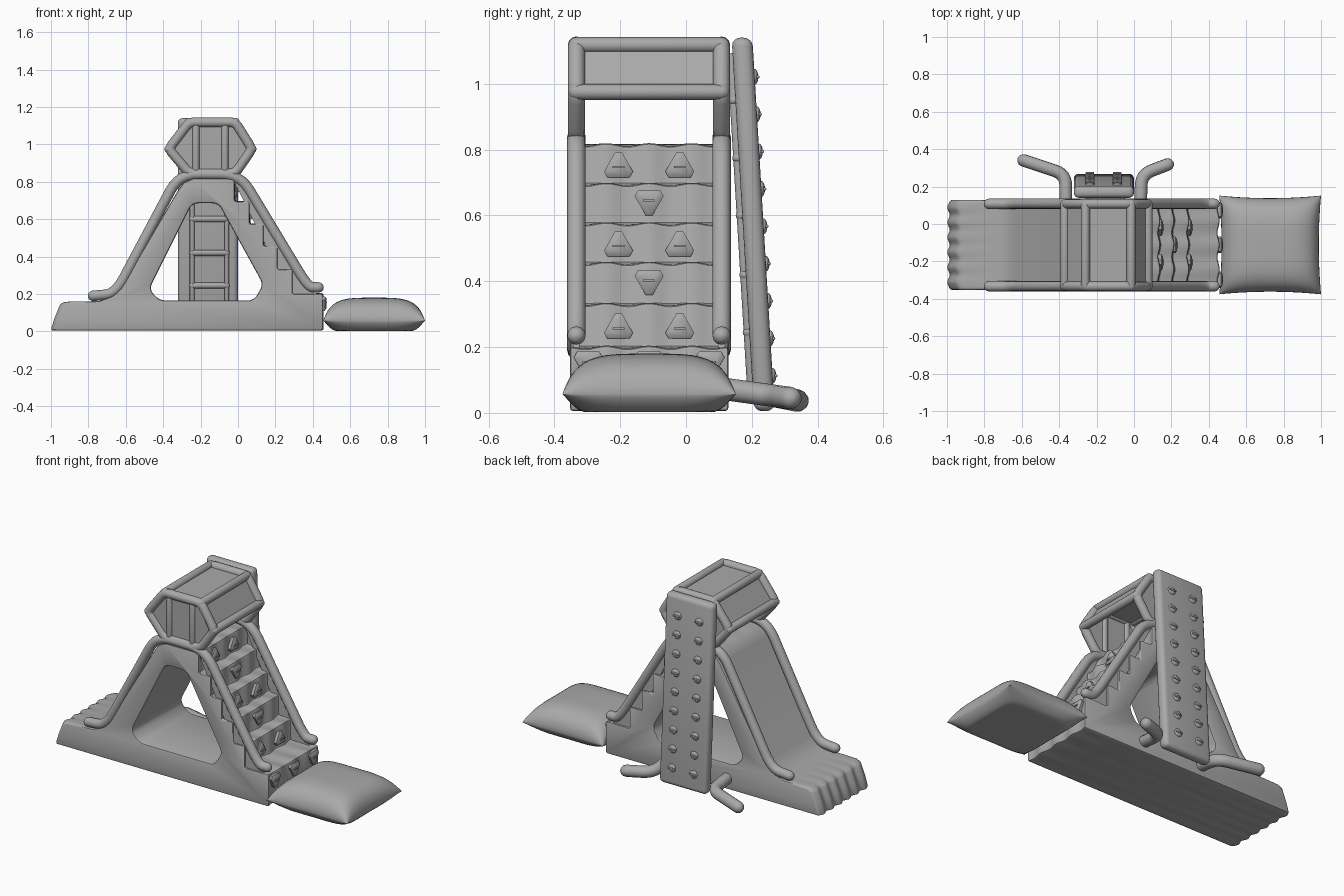
import bpy, bmesh, math
from mathutils import Vector

if "Cube" in bpy.data.objects:
    bpy.data.objects.remove(bpy.data.objects["Cube"])

GREY = bpy.data.materials.new("soft_grey")
GREY.diffuse_color = (0.4, 0.4, 0.4, 1)
GREY.use_nodes = True
GREY.node_tree.nodes["Principled BSDF"].inputs["Base Color"].default_value = GREY.diffuse_color
FRONT, BACK, MID = -0.333, 0.108, -0.112   # y of the two tube frames and the centre line


def finish(ob, angle=40):
    """Apply modifiers, colour and shade one part."""
    bpy.ops.object.select_all(action='DESELECT')
    ob.select_set(True)
    bpy.context.view_layer.objects.active = ob
    bpy.ops.object.convert(target='MESH')
    ob = bpy.context.object
    ob.data.materials.clear()
    ob.data.materials.append(GREY)
    bpy.ops.object.shade_smooth_by_angle(angle=math.radians(angle))
    return ob


def loft(name, sections, bevel=0.0, segs=2, done=True):
    """Closed solid through matching loops of points."""
    bm = bmesh.new()
    rows = [[bm.verts.new(p) for p in s] for s in sections]
    n = len(rows[0])
    for a, b in zip(rows, rows[1:]):
        for i in range(n):
            j = (i + 1) % n
            bm.faces.new((a[i], a[j], b[j], b[i]))
    bm.faces.new(rows[0])
    bm.faces.new(rows[-1][::-1])
    bmesh.ops.recalc_face_normals(bm, faces=bm.faces)
    me = bpy.data.meshes.new(name)
    bm.to_mesh(me)
    bm.free()
    ob = bpy.data.objects.new(name, me)
    bpy.context.collection.objects.link(ob)
    if bevel:
        add_bevel(ob, bevel, segs)
    return finish(ob) if done else ob


def add_bevel(ob, width, segs):
    m = ob.modifiers.new("soft_edges", 'BEVEL')
    m.width, m.segments = width, segs
    m.limit_method, m.angle_limit = 'ANGLE', math.radians(38)


def prism(name, pts, y0, y1, **kw):
    """Front profile of (x, z) points pushed from y0 to y1."""
    return loft(name, [[(x, y, z) for x, z in pts] for y in (y0, y1)], **kw)


def rounded(pts, r, closed=False):
    """Replace path corners with short curves."""
    pts = [Vector(p) for p in pts]
    n = len(pts)
    out = [] if closed else [pts[0]]
    for i in (range(n) if closed else range(1, n - 1)):
        a, b, c = pts[i - 1], pts[i], pts[(i + 1) % n]
        p = b + (a - b).normalized() * min(r, (a - b).length * 0.45)
        q = b + (c - b).normalized() * min(r, (c - b).length * 0.45)
        for k in range(7):
            t = k / 6
            out.append(p * (1 - t) ** 2 + b * 2 * t * (1 - t) + q * t * t)
    return out if closed else out + [pts[-1]]


def tube(name, pts, r, bend=0.08, closed=False):
    """Inflated tube with domed ends."""
    path = [(p, 1.0) for p in rounded(pts, bend, closed)]
    if not closed:
        d0 = (path[0][0] - path[1][0]).normalized()
        d1 = (path[-1][0] - path[-2][0]).normalized()
        for deg in (30, 55, 75, 87):
            s, c = math.sin(math.radians(deg)) * r, math.cos(math.radians(deg))
            if deg == 30:
                e0, e1 = path[0][0], path[-1][0]
            path.insert(0, (e0 + d0 * s, c))
            path.append((e1 + d1 * s, c))
    cu = bpy.data.curves.new(name, 'CURVE')
    cu.dimensions = '3D'
    cu.bevel_depth, cu.bevel_resolution, cu.use_fill_caps = r, 4, True
    sp = cu.splines.new('POLY')
    sp.points.add(len(path) - 1)
    sp.use_cyclic_u = closed
    for pt, (p, rad) in zip(sp.points, path):
        pt.co, pt.radius = (*p, 1), rad
    ob = bpy.data.objects.new(name, cu)
    bpy.context.collection.objects.link(ob)
    return finish(ob, 50)


# Main body: slide on the left, platform, steps on the right
slide = [(-0.995, 0.005), (-0.975, 0.07), (-0.945, 0.145), (-0.915, 0.158), (-0.74, 0.162),
         (-0.68, 0.185), (-0.625, 0.235), (-0.32, 0.755), (-0.29, 0.795), (-0.24, 0.817)]
riser_x = [-0.02, 0.06, 0.135, 0.21, 0.29, 0.452]
tread_z = [0.815, 0.695, 0.575, 0.455, 0.33, 0.2, 0.005]


def body_section(y):
    wave = math.cos((y - MID) * math.tau / 0.13)
    toe = 0.009 * math.cos((y - MID) * math.tau / 0.08)
    pts = [(x + (toe if x < -0.91 else 0), y, z) for x, z in slide]
    for i, x in enumerate(riser_x):
        pts.append((x + 0.006 * wave, y, tread_z[i] + 0.005 * wave))
        pts.append((x + 0.006 * wave, y, tread_z[i + 1]))
    return pts


body = loft("main_body", [body_section(-0.353 + 0.482 * i / 24) for i in range(25)], done=False)
hole = rounded([(-0.475, 0, 0.165 + 0.06), (-0.42, 0, 0.165), (0.085, 0, 0.165), (0.135, 0, 0.25),
                (-0.105, 0, 0.685), (-0.245, 0, 0.685)], 0.035, True)
cutter = prism("opening_cutter", [(p.x, p.z) for p in hole], -0.6, 0.4)
cutter.hide_render = True
cut = body.modifiers.new("opening", 'BOOLEAN')
cut.operation, cut.solver, cut.object = 'DIFFERENCE', 'EXACT', cutter
add_bevel(body, 0.011, 2)
finish(body)
bpy.data.objects.remove(cutter)

# Side tubes, the panels under them beside the steps, and hexagon frames
hexa = [(-0.26, 1.118), (-0.015, 1.118), (0.075, 0.975), (-0.015, 0.845), (-0.26, 0.845), (-0.37, 0.975)]
rail = [(-0.775, 0.19), (-0.655, 0.2), (-0.315, 0.84), (0.01, 0.84), (0.375, 0.235), (0.43, 0.235)]
for side, y in (("front", FRONT), ("back", BACK)):
    tube(side + "_side_tube", [(x, y, z) for x, z in rail], 0.028, 0.1)
    prism(side + "_step_panel", [(-0.03, 0.82), (0.02, 0.815), (0.375, 0.235), (0.42, 0.19), (0.28, 0.19)],
          y - 0.01, y + 0.01)
    tube(side + "_hexagon_frame", [(x, y, z) for x, z in hexa], 0.026, 0.03, True)
    for x in (-0.225, -0.07):
        tube(side + "_cabin_post", [(x, y, 0.84), (x, y, 1.11)], 0.02)

# Cabin panels: closed front, back with open doorway, folded roof
prism("cabin_front_panel", hexa, FRONT - 0.006, FRONT + 0.006)
prism("cabin_back_left_panel", [hexa[0], (-0.225, 1.118), (-0.225, 0.845), hexa[4], hexa[5]],
      BACK - 0.006, BACK + 0.006)
prism("cabin_back_right_panel", [(-0.07, 1.118), hexa[1], hexa[2], hexa[3], (-0.07, 0.845)],
      BACK - 0.006, BACK + 0.006)
prism("cabin_roof", [hexa[5], hexa[0], hexa[1], hexa[2], (0.06, 0.975), (-0.022, 1.104), (-0.253, 1.104),
                     (-0.355, 0.975)], FRONT, BACK)
for x, z in (hexa[0], hexa[1], hexa[2], hexa[5]):
    tube("cabin_crossbar", [(x, FRONT, z), (x, BACK, z)], 0.024)


# Triangular grips on the step risers
def grip(x, y, z, up, size=0.046):
    def ring(r, dx):
        angs = [math.radians(90 + 120 * k + o) for k in range(3) for o in (-13, 13)]
        return [(x + dx, y + r * math.cos(a), z + up * r * math.sin(a)) for a in angs]
    loft("step_grip", [ring(size, -0.006), ring(size, 0.012), ring(size * 0.72, 0.02)])
    loft("step_grip_slot", [[(x + d, y - 0.018, z - 0.003), (x + d, y + 0.018, z - 0.003),
                             (x + d, y + 0.018, z + 0.003), (x + d, y - 0.018, z + 0.003)]
                            for d in (0.018, 0.025)])


for i, x in enumerate(riser_x[:5]):
    z = (tread_z[i] + tread_z[i + 1]) / 2 - 0.008
    for y in ((MID - 0.093, MID + 0.093) if i % 2 == 0 else (MID,)):
        grip(x, y, z + (0 if i % 2 == 0 else 0.018), 1 if i % 2 == 0 else -1)
for y in (MID - 0.185, MID, MID + 0.185):
    grip(riser_x[5], y, 0.155, -1)

# Landing cushion with pinched sides
bm = bmesh.new()
bmesh.ops.create_grid(bm, x_segments=28, y_segments=28, size=1)
grid_top = list(bm.verts)
dup = bmesh.ops.duplicate(bm, geom=bm.verts[:] + bm.edges[:] + bm.faces[:])
lower = {g for g in dup["geom"] if isinstance(g, bmesh.types.BMVert)}
for v in bm.verts:
    u, w = math.sin(v.co.x * math.pi / 2), math.sin(v.co.y * math.pi / 2)
    full = max(0, (1 - u ** 4) * (1 - w ** 4))
    z = 0.056 - 0.053 * min(1, full * 1.8) ** 0.7 if v in lower else 0.056 + 0.124 * full ** 0.5
    v.co = (0.728 + u * (0.272 - 0.012 * (1 - w * w)), MID + w * (0.264 - 0.014 * (1 - u * u)), z)
bmesh.ops.remove_doubles(bm, verts=bm.verts, dist=0.0003)
bmesh.ops.recalc_face_normals(bm, faces=bm.faces)
me = bpy.data.meshes.new("landing_cushion")
bm.to_mesh(me)
bm.free()
cushion = bpy.data.objects.new("landing_cushion", me)
bpy.context.collection.objects.link(cushion)
finish(cushion, 50)


# Leaning climbing wall behind, with a ladder on its inner face
def lean(y, z):
    return y - 0.06 * z


loft("climbing_wall", [[(x, lean(y, z), z) for x, y in ((-0.322, 0.207), (0, 0.207), (0, 0.27), (-0.322, 0.27))]
                       for z in (0.005, 1.14)], bevel=0.026, segs=4)
for x in (-0.245, -0.06):
    tube("ladder_rail", [(x, lean(0.203, z), z) for z in (0.06, 1.08)], 0.013)
for z in (0.245, 0.42, 0.6, 0.775, 0.95):
    tube("ladder_rung", [(-0.245, lean(0.203, z), z), (-0.06, lean(0.203, z), z)], 0.016)

# Round climbing holds in two columns, each with a small bar
for row in range(9):
    z = 0.113 + row * 0.1135
    for x in (-0.236, -0.09):
        y = lean(0.27, z)
        bpy.ops.mesh.primitive_uv_sphere_add(segments=14, ring_count=8, radius=1, location=(x, y, z))
        ob = bpy.context.object
        ob.name, ob.scale = "climbing_hold", (0.026, 0.011, 0.024)
        finish(ob)
        tube("climbing_hold_bar", [(x - 0.018, y + 0.01, z), (x + 0.018, y + 0.01, z)], 0.005)

# Bent stabiliser tubes at the back
tube("left_stabiliser", [(-0.365, 0.1, 0.075), (-0.365, 0.265, 0.052), (-0.59, 0.34, 0.037)], 0.034, 0.06)
tube("right_stabiliser", [(0.035, 0.1, 0.075), (0.04, 0.265, 0.052), (0.18, 0.318, 0.045)], 0.034, 0.06)
